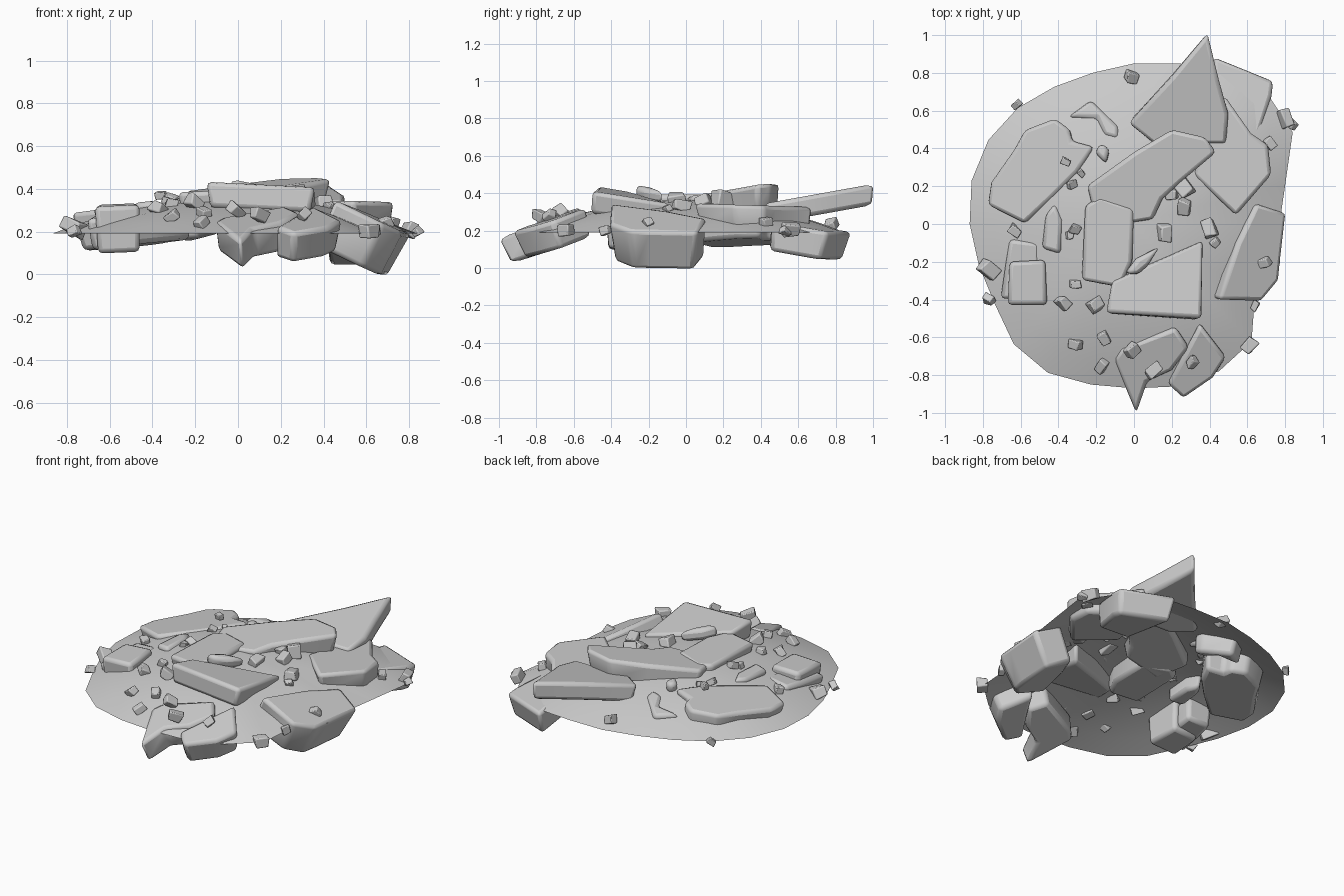
import bpy, bmesh, math, random
from mathutils import Vector, Euler

if "Cube" in bpy.data.objects:
    bpy.data.objects.remove(bpy.data.objects["Cube"])

random.seed(4)

# outline radius of the mound every 15 degrees, starting at +x
RADII = [.77, .83, .97, .99, .96, .88, .85, .83, .84, .87, .89, .89,
         .87, .85, .85, .9, .91, .88, .87, .89, .9, .88, .74, .80]
RIM, RISE = .19, .175


def radius(a):
    f = (a / (2 * math.pi) % 1) * 24
    i = int(f) % 24
    return RADII[i] + (RADII[(i + 1) % 24] - RADII[i]) * (f - int(f))


def ground(x, y):
    t = math.hypot(x, y) / radius(math.atan2(y, x))
    return RIM + RISE * (1 - min(t, 1) ** 2)


def finish(name, bm, bevel=0, angle=40):
    bmesh.ops.recalc_face_normals(bm, faces=bm.faces)
    me = bpy.data.meshes.new(name)
    bm.to_mesh(me)
    bm.free()
    ob = bpy.data.objects.new(name, me)
    bpy.context.collection.objects.link(ob)
    if bevel:
        m = ob.modifiers.new("bevel", 'BEVEL')
        m.width, m.segments, m.limit_method = bevel, 2, 'ANGLE'
    bpy.ops.object.select_all(action='DESELECT')
    bpy.context.view_layer.objects.active = ob
    ob.select_set(True)
    bpy.ops.object.shade_smooth_by_angle(angle=math.radians(angle))
    return ob


# tilted broken slab: top outline, height at its middle, slopes, thickness
def slab(name, pts, z, sx, sy, thick):
    cx = sum(p[0] for p in pts) / len(pts)
    cy = sum(p[1] for p in pts) / len(pts)
    n = Vector((-sx, -sy, 1)).normalized()
    top = [Vector((x, y, z + sx * (x - cx) + sy * (y - cy))) for x, y in pts]
    mid = Vector((cx, cy, z)) - n * thick
    bm = bmesh.new()
    a = [bm.verts.new(p) for p in top]
    b = []
    for p in top:
        q = p - n * thick
        b.append(bm.verts.new(q.lerp(mid, random.uniform(.02, .14))))
    bm.faces.new(a)
    bm.faces.new(b[::-1])
    for i in range(len(a)):
        j = (i + 1) % len(a)
        bm.faces.new((a[i], b[i], b[j], a[j]))
    finish(name, bm, .022, 60)


# open domed mound
bm = bmesh.new()
rings = [[bm.verts.new((0, 0, RIM + RISE))]]
for k in range(1, 8):
    t = k / 7
    ring = []
    for i in range(24):
        a = math.radians(i * 15)
        r = RADII[i] * t
        ring.append(bm.verts.new((r * math.cos(a), r * math.sin(a), RIM + RISE * (1 - t * t))))
    rings.append(ring)
for i in range(24):
    j = (i + 1) % 24
    bm.faces.new((rings[0][0], rings[1][i], rings[1][j]))
    for k in range(1, 7):
        bm.faces.new((rings[k][i], rings[k + 1][i], rings[k + 1][j], rings[k][j]))
finish("mound", bm)

# large slabs
slab("back_spike_slab", [(-.03, .53), (.2, .78), (.39, 1.01), (.45, .76), (.5, .58), (.49, .42), (.1, .42)],
     .385, 0, .18, .11)
slab("back_right_block", [(.42, .89), (.74, .76), (.73, .68), (.66, .46), (.42, .46)],
     .22, -.06, -.16, .155)
slab("right_slab", [(.48, .68), (.62, .48), (.71, .42), (.73, .26), (.54, .04), (.31, .26), (.38, .5)],
     .335, .0, -.03, .14)
slab("centre_slab", [(-.25, .2), (0, .38), (.2, .5), (.38, .46), (.44, .38), (.25, .22), (.15, .13), (.1, .02), (-.2, -.03)],
     .415, .05, .12, .13)
slab("centre_left_slab", [(-.26, .1), (-.18, .15), (.0, .08), (-.01, -.2), (-.07, -.34), (-.28, -.3)],
     .39, .04, 0, .14)
slab("centre_front_slab", [(-.15, -.47), (.36, -.5), (.37, -.08), (.1, -.2), (-.12, -.3)],
     .395, -.06, -.16, .12)
slab("left_back_slab", [(-.78, .1), (-.76, .22), (-.64, .39), (-.58, .5), (-.42, .56), (-.34, .5),
                        (-.33, .44), (-.21, .41), (-.3, .27), (-.42, .15), (-.58, 0)],
     .315, .12, -.03, .18)
slab("left_front_block", [(-.66, -.2), (-.47, -.19), (-.46, -.43), (-.67, -.43)], .325, .04, .04, .22)
slab("left_front_chip", [(-.71, -.4), (-.68, -.2), (-.66, -.08), (-.5, -.1), (-.5, -.25), (-.6, -.4)],
     .28, .1, .08, .15)
slab("right_front_slab", [(.65, .11), (.81, .06), (.78, -.2), (.77, -.3), (.68, -.41), (.45, -.4), (.55, -.1)],
     .25, -.48, .03, .23)
slab("front_slab", [(-.11, -.72), (-.07, -.66), (.22, -.55), (.29, -.66), (.2, -.78), (.07, -.84), (.01, -1.01)],
     .25, .05, .34, .15)
slab("front_right_slab", [(.18, -.85), (.26, -.93), (.42, -.82), (.49, -.71), (.35, -.53), (.28, -.66)],
     .25, -.06, .34, .155)
slab("back_shard", [(-.35, .57), (-.23, .66), (-.08, .52), (-.08, .45), (-.16, .47), (-.2, .56)],
     .295, .06, -.2, .12)
slab("left_shard", [(-.49, -.13), (-.47, .05), (-.42, .11), (-.38, .02), (-.39, -.16)], .34, .1, 0, .1)
slab("back_chip", [(-.21, .38), (-.18, .43), (-.13, .4), (-.15, .32)], .37, .1, -.1, .07)
slab("front_centre_chip", [(-.04, -.26), (.02, -.18), (.14, -.12), (.08, -.22), (.02, -.27)], .43, -.2, 0, .07)

# scattered pebbles: x, y, half size, optional extra height when resting on a slab
PEBBLES = [(-.01, .78, .04), (-.62, .63, .025), (.8, .56, .045), (.83, .53, .03), (.72, .43, .035),
           (-.36, .33, .025, .05), (-.28, .27, .022), (-.33, .21, .025), (-.63, -.04, .035), (-.31, -.03, .03),
           (-.34, -.06, .025), (-.77, -.24, .05), (-.77, -.4, .03), (-.31, -.32, .03), (-.37, -.42, .04),
           (-.2, -.43, .045), (-.31, -.64, .035), (-.16, -.6, .037), (-.17, -.75, .037), (-.01, -.67, .04, .03),
           (.1, -.78, .04, .04), (.31, -.73, .035, .04), (.61, -.64, .045), (.64, -.43, .03), (.69, -.2, .035, .01),
           (.26, .2, .055), (.27, .09, .042), (.16, -.05, .047), (.4, -.03, .05), (.43, -.1, .025), (.2, .16, .035)]
for k, (x, y, s, *up) in enumerate(PEBBLES):
    bm = bmesh.new()
    bmesh.ops.create_cube(bm, size=2)
    rot = Euler([random.uniform(-.6, .6), random.uniform(-.6, .6), random.uniform(0, 3)]).to_matrix()
    stretch = Vector((s, s * .75, s * .75))
    for v in bm.verts:
        p = Vector([c * d * random.uniform(.65, 1.15) for c, d in zip(v.co, stretch)])
        v.co = rot @ p + Vector((x, y, ground(x, y) + s * .3 + sum(up)))
    finish(f"pebble_{k + 1}", bm, s * .15)
